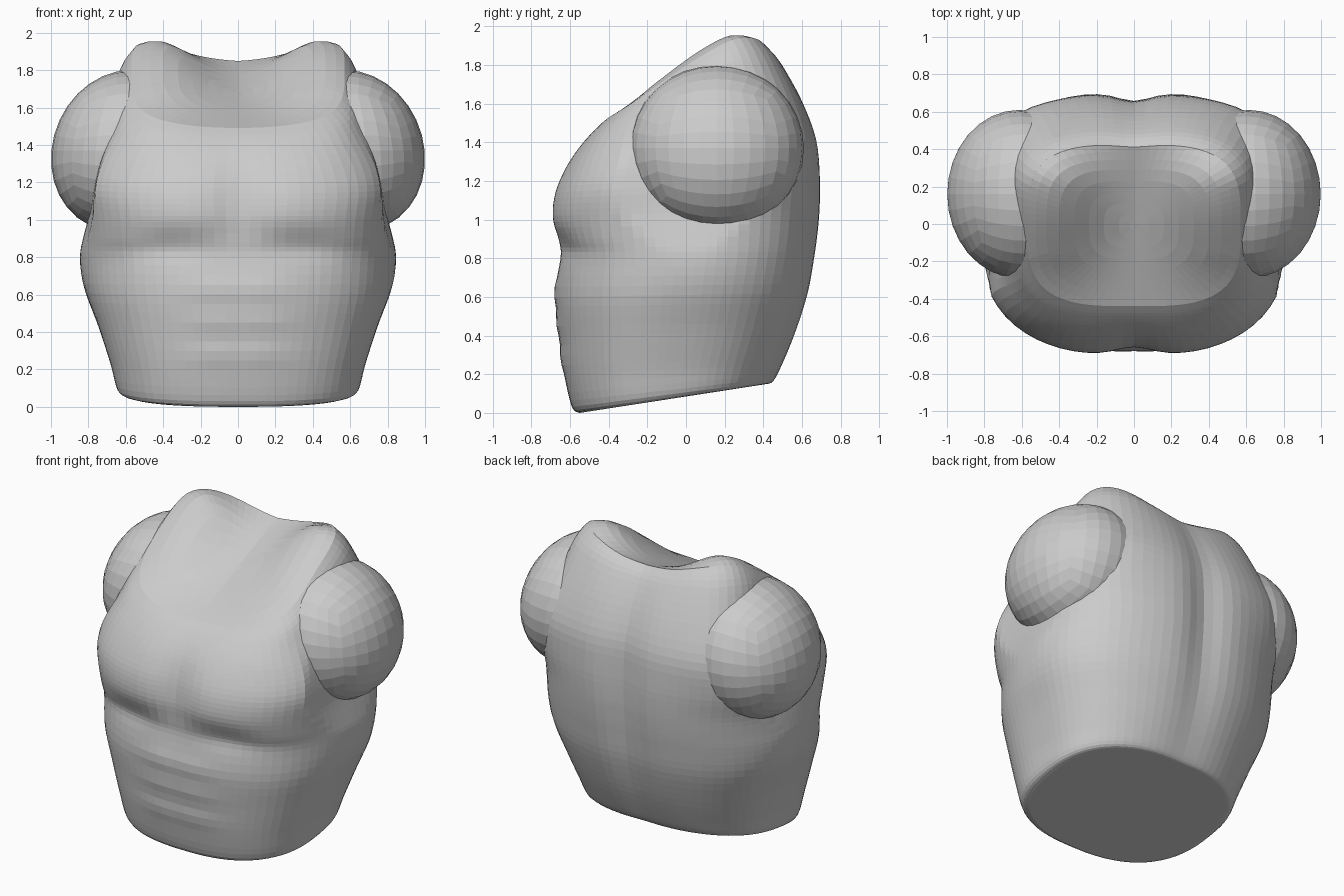
import bpy, bmesh, math
from mathutils import Vector

if "Cube" in bpy.data.objects:
    bpy.data.objects.remove(bpy.data.objects["Cube"])

# Torso stations: front y, front z, back y, back z, half width, front and back squareness
KEYS = [
    (-.55, .00, .42, .150, .60, 2.5, 2.5),
    (-.59, .03, .455, .165, .645, 2.5, 2.5),
    (-.63, .20, .50, .25, .68, 2.5, 2.5),
    (-.655, .40, .57, .42, .735, 2.5, 2.5),
    (-.675, .60, .63, .62, .785, 2.5, 2.6),
    (-.66, .80, .66, .80, .79, 2.6, 2.7),
    (-.675, .90, .675, .92, .78, 2.8, 2.8),
    (-.695, 1.02, .685, 1.05, .77, 2.8, 2.9),
    (-.68, 1.14, .685, 1.22, .765, 2.8, 3.2),
    (-.63, 1.26, .665, 1.42, .735, 2.9, 3.7),
    (-.565, 1.36, .59, 1.62, .68, 3.2, 3.8),
    (-.495, 1.44, .49, 1.79, .63, 3.3, 3.7),
    (-.44, 1.49, .42, 1.845, .57, 3.3, 3.5),
]
SEGMENTS, STEPS = 80, 4


def bump(v, centre, width):
    return math.exp(-((v - centre) / width) ** 2)


def station(t):
    """Smooth interpolation between the torso stations."""
    i = min(int(t), len(KEYS) - 2)
    u = t - i
    p = [KEYS[max(0, min(len(KEYS) - 1, i + k))] for k in (-1, 0, 1, 2)]
    return [b + .5 * u * (c - a + u * (2*a - 5*b + 4*c - d + u * (3*(b - c) + d - a)))
            for a, b, c, d in zip(*p)]


def muscle(co):
    """Raise and sink the surface into pecs, abs, lats, spine and traps."""
    x, y, z = co
    ax = abs(x)
    if y < -.2:
        wt = min(1, (-.2 - y) / .25)
        y += wt * bump(z, 1.08, .24) * (.04 * bump(x, 0, .13) - .005 * bump(ax, .3, .2))
        y += wt * .025 * bump(z, .86, .08) * bump(ax, .35, .22)
        for row in (.28, .45, .63):
            y -= wt * .01 * bump(z, row, .06) * bump(ax, .1, .18)
    elif y > .2:
        wt = min(1, (y - .2) / .25) * bump(z, 1.1, .7)
        y += wt * (.012 * bump(ax, .24, .16) - .03 * bump(x, 0, .11))
    x += math.copysign(.055 * bump(y, .12, .36) * bump(z, .8, .26), x) * min(1, ax / .4)
    if z > 1.3:
        ridge = .19 * bump(ax, .44, .255 if ax < .44 else .28)
        ridge *= bump(y, .2, .45 if y < .2 else .23)
        z += ridge * min(1, (z - 1.3) / .3)
    return Vector((x, y, z))


def ring_points(t, scale=1):
    fy, fz, by, bz, w, nf, nb = station(t)
    mid, d = (fy + by) / 2, (by - fy) / 2
    stretch = 1 + .08 * bump(t, 8.3, 1.8)     # chest corners, cut off flat at the sides
    pts = []
    for i in range(SEGMENTS):
        a = 2 * math.pi * i / SEGMENTS
        c, s = math.cos(a), math.sin(a)
        n = nf if s < 0 else nb
        r = scale * (abs(c) ** n + abs(s) ** n) ** (-1 / n)
        x = max(-w, min(w, w * stretch * r * c))
        y = mid + d * r * s
        pts.append(muscle((x, y, fz + (bz - fz) * (y - fy) / (by - fy))))
    return pts


# Torso: lofted rings, flat tilted base, saddle-shaped neck
bm = bmesh.new()
last = len(KEYS) - 1
rings = [ring_points(k / STEPS) for k in range(last * STEPS + 1)]
rings += [ring_points(last, s) for s in (.92, .82, .7, .56, .42, .28, .14, .04)]
rings = [[bm.verts.new(p) for p in ring] for ring in rings]
for lo, hi in zip(rings, rings[1:]):
    for i in range(SEGMENTS):
        j = (i + 1) % SEGMENTS
        bm.faces.new((lo[i], lo[j], hi[j], hi[i]))
bm.faces.new(rings[0][::-1])
bm.faces.new(rings[-1])
mesh = bpy.data.meshes.new("torso")
bm.to_mesh(mesh)
bm.free()
bpy.context.collection.objects.link(bpy.data.objects.new("torso", mesh))


# Shoulders: faceted balls made from rounded cubes, leaning inwards at the top
def shoulder(name, side):
    bm = bmesh.new()
    bmesh.ops.create_cube(bm, size=2)
    bmesh.ops.subdivide_edges(bm, edges=bm.edges[:], cuts=7, use_grid_fill=True)
    for v in bm.verts:
        q = Vector([math.tan(c * math.pi / 4) for c in v.co]).normalized()
        v.co = (side * (.615 - .04 * q.z) + q.x * .383, .16 + q.y * .45, 1.37 + q.z * .43)
    me = bpy.data.meshes.new(name)
    bm.to_mesh(me)
    bm.free()
    bpy.context.collection.objects.link(bpy.data.objects.new(name, me))


shoulder("left_shoulder", 1)
shoulder("right_shoulder", -1)
